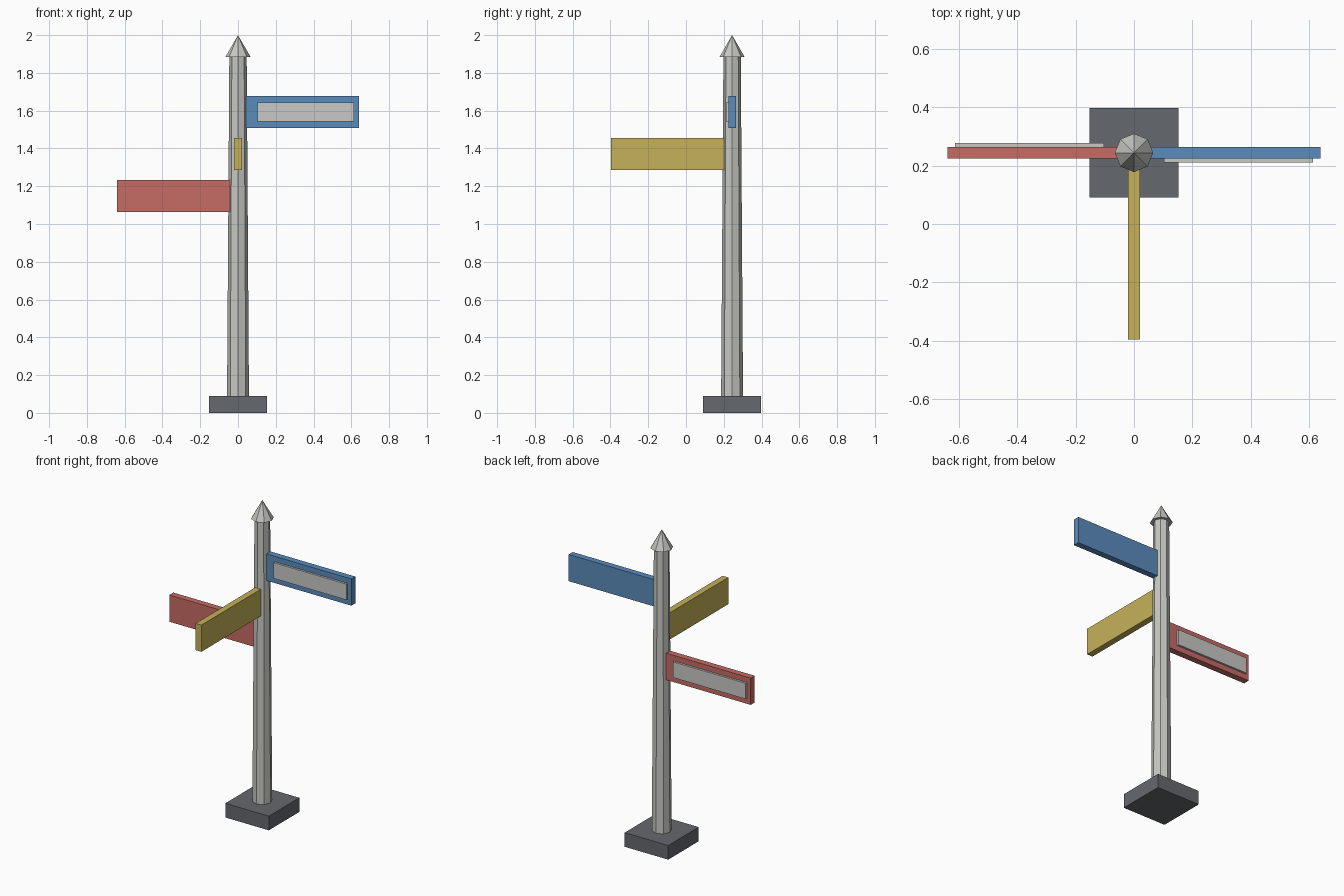
import bpy
from mathutils import Vector

if "Cube" in bpy.data.objects:
    bpy.data.objects.remove(bpy.data.objects["Cube"], do_unlink=True)

POST_Y = 0.244    # the post stands behind the centre
ARM_START, ARM_END = 0.043, 0.64


def material(name, r, g, b):
    m = bpy.data.materials.new(name)
    m.use_nodes = True
    m.diffuse_color = (r, g, b, 1)
    m.node_tree.nodes["Principled BSDF"].inputs["Base Color"].default_value = (r, g, b, 1)
    return m


stone = material("pale stone", 0.57, 0.57, 0.54)
panel_grey = material("panel grey", 0.58, 0.58, 0.57)
slate = material("dark slate", 0.13, 0.138, 0.153)
blue = material("blue", 0.105, 0.26, 0.5)
yellow = material("yellow", 0.56, 0.44, 0.10)
red = material("red", 0.57, 0.15, 0.13)


def finish(name, mat):
    obj = bpy.context.object
    obj.name = name
    obj.data.materials.append(mat)
    return obj


def box(name, low, high, mat):
    low, high = Vector(low), Vector(high)
    bpy.ops.mesh.primitive_cube_add(size=1, location=(low + high) / 2)
    obj = finish(name, mat)
    for v in obj.data.vertices:
        v.co *= high - low
    return obj


def tapered(name, r_low, r_high, z_low, z_high, mat):
    bpy.ops.mesh.primitive_cone_add(
        vertices=8, radius1=r_low, radius2=r_high, depth=z_high - z_low,
        location=(0, POST_Y, (z_low + z_high) / 2))
    return finish(name, mat)


# Base, post and pointed cap
box("base", (-0.153, POST_Y - 0.153, 0), (0.153, POST_Y + 0.153, 0.09), slate)
tapered("post", 0.058, 0.046, 0.09, 1.885, stone)
tapered("cap", 0.066, 0, 1.885, 2.0, stone)


# Side arms, each with a raised panel on one face
def side_arm(name, side, z, mat):
    xs = sorted((side * ARM_START, side * ARM_END))
    box(name + "_arm", (xs[0], POST_Y - 0.02, z - 0.085),
        (xs[1], POST_Y + 0.02, z + 0.085), mat)
    px = sorted((side * 0.103, side * 0.614))
    py = sorted((POST_Y - side * 0.015, POST_Y - side * 0.033))
    box(name + "_panel", (px[0], py[0], z - 0.05), (px[1], py[1], z + 0.05), panel_grey)


side_arm("left", 1, 1.592, blue)
side_arm("right", -1, 1.148, red)

# Plain arm pointing forward
box("front_arm", (-0.02, POST_Y - ARM_END, 1.285),
    (0.02, POST_Y - ARM_START, 1.455), yellow)
